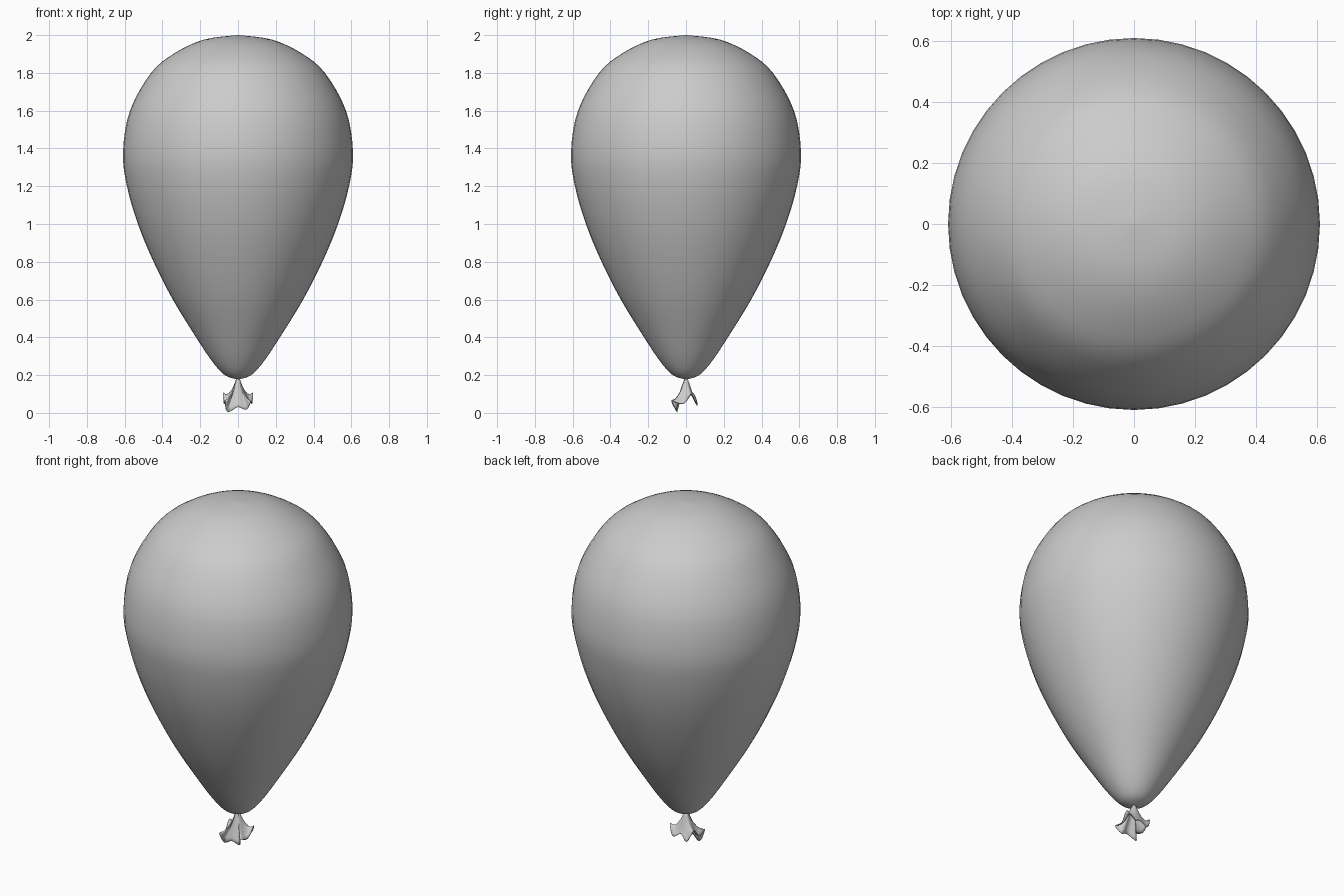
import bpy, bmesh, math
from mathutils import Vector

if "Cube" in bpy.data.objects:
    bpy.data.objects.remove(bpy.data.objects["Cube"])


def spline(pts, steps, closed=False):
    """Catmull-Rom curve through the given points."""
    pts = [Vector(p) for p in pts]
    n = len(pts)
    get = (lambda i: pts[i % n]) if closed else (lambda i: pts[max(0, min(n - 1, i))])
    out = []
    for i in range(n if closed else n - 1):
        a, b, c, d = get(i - 1), get(i), get(i + 1), get(i + 2)
        for s in range(steps):
            t = s / steps
            out.append(0.5 * (2 * b + (c - a) * t + (2 * a - 5 * b + 4 * c - d) * t * t
                              + (3 * b - a - 3 * c + d) * t ** 3))
    if not closed:
        out.append(pts[-1])
    return out


def loft(name, rings, cap_start=False, cap_end=False):
    """Skin a stack of closed rings with quads."""
    bm = bmesh.new()
    vr = [[bm.verts.new(p) for p in ring] for ring in rings]
    for lo, hi in zip(vr, vr[1:]):
        n = len(lo)
        for i in range(n):
            bm.faces.new((lo[i], lo[(i + 1) % n], hi[(i + 1) % n], hi[i]))
    if cap_start:
        bm.faces.new(vr[0][::-1])
    if cap_end:
        bm.faces.new(vr[-1])
    bmesh.ops.recalc_face_normals(bm, faces=bm.faces[:])
    for f in bm.faces:
        f.smooth = True
    mesh = bpy.data.meshes.new(name)
    bm.to_mesh(mesh)
    bm.free()
    ob = bpy.data.objects.new(name, mesh)
    bpy.context.collection.objects.link(ob)
    return ob


# Inflated body: teardrop profile (radius, height) spun round z
profile = spline([(0.008, 0.178), (0.07, 0.2), (0.135, 0.27), (0.222, 0.4), (0.345, 0.6),
                  (0.447, 0.8), (0.53, 1.0), (0.588, 1.2), (0.609, 1.38), (0.572, 1.6),
                  (0.46, 1.8), (0.335, 1.905), (0.18, 1.976), (0.005, 2.0)], 4)
SIDES = 48
rings = [[(p.x * math.cos(2 * math.pi * i / SIDES), p.x * math.sin(2 * math.pi * i / SIDES), p.y)
          for i in range(SIDES)] for p in profile]
loft("balloon_body", rings, True, True)

# Ruffled mouth below the knot: pinched neck flaring to a wavy rim
rim = spline([(-0.055, -0.05, 0.006), (0.0, -0.06, 0.032), (0.045, -0.055, 0.018),
              (0.068, -0.075, 0.065), (0.076, -0.015, 0.05), (0.077, 0.035, 0.108),
              (0.045, 0.062, 0.05), (0.0, 0.048, 0.07), (-0.045, 0.062, 0.04),
              (-0.077, 0.035, 0.108), (-0.076, -0.015, 0.05), (-0.068, -0.078, 0.068)], 4, True)
rings = []
for k in range(7):
    t = k / 6
    ring = []
    for p in rim:
        d = Vector((p.x, p.y)).normalized()
        cone = Vector((d.x * (0.008 + 0.042 * t), d.y * (0.008 + 0.042 * t), 0.184 - 0.124 * t))
        ring.append(cone.lerp(p, t ** 2.5))
    rings.append(ring)
mouth = loft("balloon_mouth", rings, True)
thick = mouth.modifiers.new("thickness", "SOLIDIFY")
thick.thickness = 0.004
